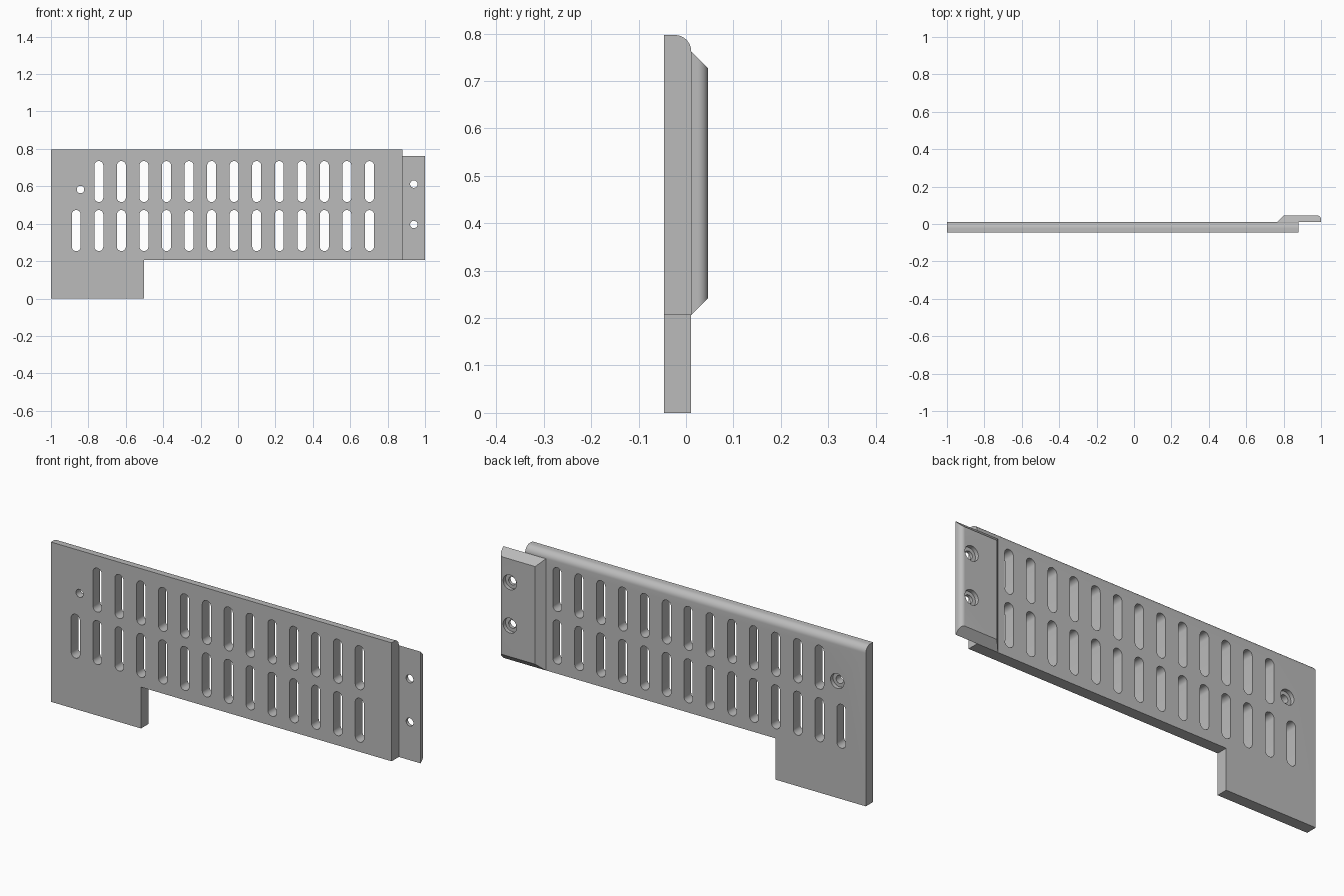
import bpy, bmesh, math
from mathutils import Vector

if "Cube" in bpy.data.objects:
    bpy.data.objects.remove(bpy.data.objects["Cube"])

FRONT, MID, BACK = -0.046, 0.011, 0.046
TOP, STEP = 0.797, 0.206

grey = bpy.data.materials.new("plain grey")
grey.use_nodes = True
colour = (0.5, 0.5, 0.5, 1)
grey.diffuse_color = colour
grey.node_tree.nodes["Principled BSDF"].inputs["Base Color"].default_value = colour


def loft(bm, front, back, y0, y1):
    """Solid between two matching x-z outlines."""
    a = [bm.verts.new((x, y0, z)) for x, z in front]
    b = [bm.verts.new((x, y1, z)) for x, z in back]
    bm.faces.new(a)
    bm.faces.new(b[::-1])
    n = len(a)
    for i in range(n):
        j = (i + 1) % n
        bm.faces.new((a[j], a[i], b[i], b[j]))


def slot_outline(x, z, r, half=0.0, steps=16):
    """Round hole, or upright slot when half is above zero."""
    pts = []
    for centre, start in ((z + half, 0), (z - half, math.pi)):
        for i in range(steps + (1 if half else 0)):
            t = start + math.pi * i / steps
            pts.append((x + r * math.cos(t), centre + r * math.sin(t)))
    return pts


def finish(name, bm):
    bmesh.ops.recalc_face_normals(bm, faces=bm.faces)
    mesh = bpy.data.meshes.new(name)
    bm.to_mesh(mesh)
    bm.free()
    mesh.materials.append(grey)
    ob = bpy.data.objects.new(name, mesh)
    bpy.context.collection.objects.link(ob)
    return ob


def round_edge(bm, test, radius):
    edges = [e for e in bm.edges if all(test(v.co) for v in e.verts)]
    bmesh.ops.bevel(bm, geom=edges, offset=radius, segments=10,
                    profile=0.5, affect='EDGES')


def cut(target, outlines, y0, y1):
    """Subtract all outlines, extruded from y0 to y1."""
    bm = bmesh.new()
    for pts in outlines:
        loft(bm, pts, pts, y0, y1)
    cutter = finish("cutter", bm)
    cutter.hide_render = True
    mod = target.modifiers.new("holes", 'BOOLEAN')
    mod.operation, mod.solver, mod.object = 'DIFFERENCE', 'EXACT', cutter
    bpy.context.view_layer.objects.active = target
    bpy.ops.object.modifier_apply(modifier=mod.name)
    bpy.data.objects.remove(cutter)


def counterbored(target, spots, floor, back):
    cut(target, [slot_outline(x, z, 0.02) for x, z in spots], -0.2, 0.2)
    cut(target, [slot_outline(x, z, 0.037) for x, z in spots], floor, back)


# Main plate: L outline with the top back edge rounded
bm = bmesh.new()
outline = [(-1, 0), (-0.503, 0), (-0.503, STEP), (0.88, STEP), (0.88, TOP), (-1, TOP)]
loft(bm, outline, outline, FRONT, MID)
round_edge(bm, lambda c: c.y > 0 and c.z > TOP - 0.01, 0.034)
plate = finish("vent_plate", bm)

# Two rows of upright slots; the lower row has one more
pitch, last = 0.1206, 0.703
slots = []
for count, z in ((13, 0.6255), (14, 0.3635)):
    slots += [slot_outline(last - i * pitch, z, 0.024, 0.0855) for i in range(count)]
cut(plate, slots, -0.2, 0.2)
counterbored(plate, [(-0.842, 0.583)], MID - 0.02, 0.2)

# Mounting tab: sloped on three sides, rounded on the outer back edge
bm = bmesh.new()
s = BACK - MID
low, high, inner = STEP, 0.763, 0.765
loft(bm, [(inner, low), (1, low), (1, high), (inner, high)],
     [(inner + s, low + s), (1, low + s), (1, high - s), (inner + s, high - s)], MID, BACK)
round_edge(bm, lambda c: c.y > BACK - 0.001 and c.x > 0.99, 0.022)
tab = finish("mounting_tab", bm)
counterbored(tab, [(0.94, 0.612), (0.94, 0.396)], MID + 0.016, 0.2)

# Smooth the curves, keep the edges sharp
for ob in (plate, tab):
    bpy.ops.object.select_all(action='DESELECT')
    ob.select_set(True)
    bpy.context.view_layer.objects.active = ob
    bpy.ops.object.shade_smooth_by_angle(angle=math.radians(30))
